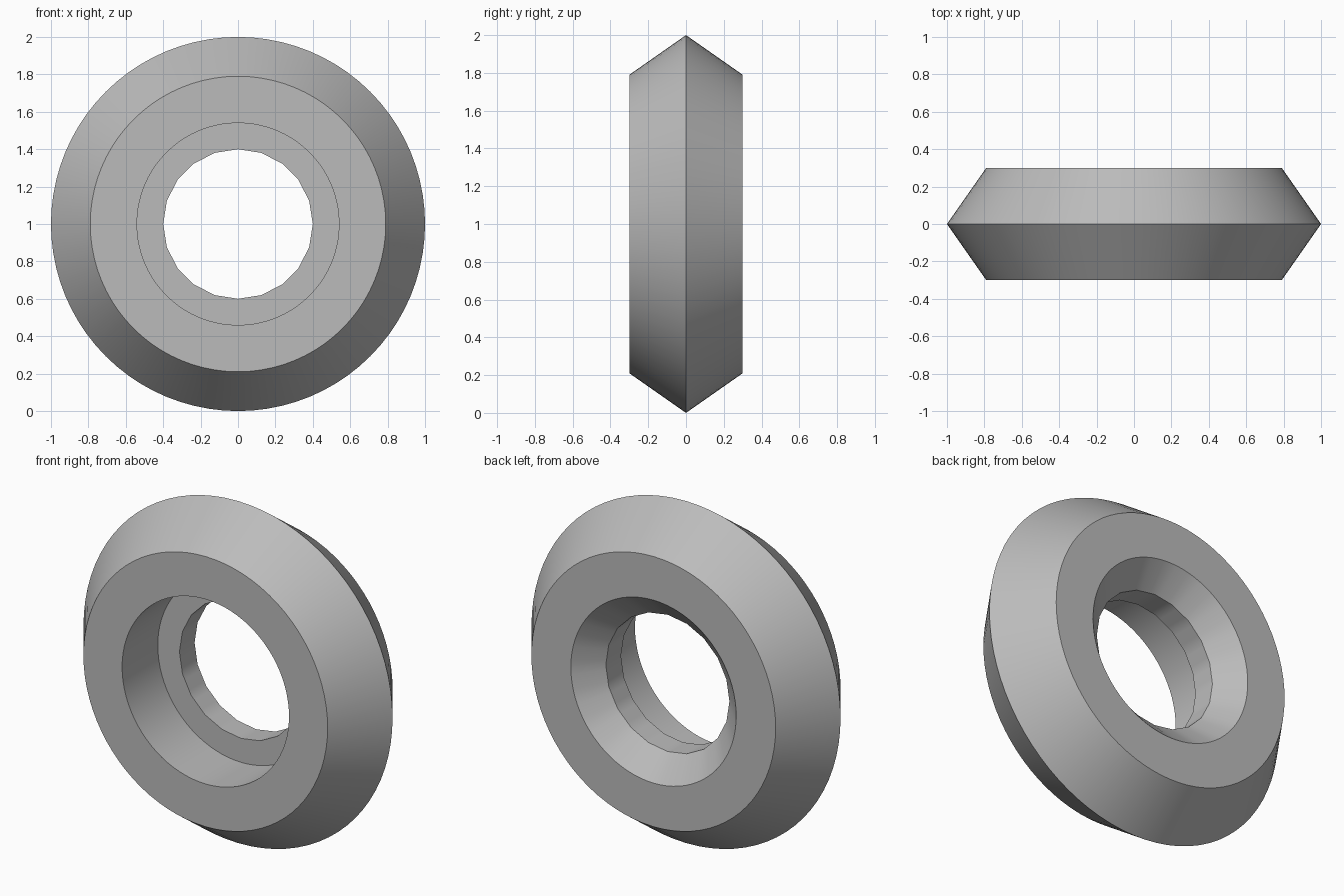
import bpy
import bmesh
import math

cube = bpy.data.objects.get("Cube")
if cube:
    bpy.data.objects.remove(cube, do_unlink=True)

# Plain grey material
grey = bpy.data.materials.new("light_grey")
grey.use_nodes = True
colour = (0.5, 0.5, 0.5, 1)
grey.diffuse_color = colour
grey.node_tree.nodes["Principled BSDF"].inputs["Base Color"].default_value = colour

SEGMENTS = 80
BORE, BORE_SIDES = 0.4, 20

# Closed cross-section as (radius, y): V rim, flat faces, front counterbore,
# bore through the web, rear countersink
PROFILE = [(1, 0), (0.79, -0.3), (0.54, -0.3), (0.54, 0.03),
           (BORE, 0.03), (BORE, 0.17), (0.535, 0.3), (0.79, 0.3)]


def ring_point(radius, y, angle):
    # The bore is a coarser polygon than the other rings
    if radius == BORE:
        step = math.tau / BORE_SIDES
        radius *= math.cos(step / 2) / math.cos(angle % step - step / 2)
    return (radius * math.sin(angle), y, 1 + radius * math.cos(angle))


# Revolve the section about the axle
bm = bmesh.new()
rings = [[bm.verts.new(ring_point(r, y, math.tau * i / SEGMENTS))
          for i in range(SEGMENTS)] for r, y in PROFILE]
for a, b in zip(rings, rings[1:] + rings[:1]):
    for i in range(SEGMENTS):
        j = (i + 1) % SEGMENTS
        bm.faces.new((a[i], a[j], b[j], b[i]))
bmesh.ops.recalc_face_normals(bm, faces=bm.faces)

mesh = bpy.data.meshes.new("grooved_wheel")
bm.to_mesh(mesh)
bm.free()
mesh.materials.append(grey)
wheel = bpy.data.objects.new("grooved_wheel", mesh)
bpy.context.collection.objects.link(wheel)

# Smooth shading with sharp rims
bpy.ops.object.select_all(action="DESELECT")
wheel.select_set(True)
bpy.context.view_layer.objects.active = wheel
bpy.ops.object.shade_smooth_by_angle(angle=math.radians(30))
